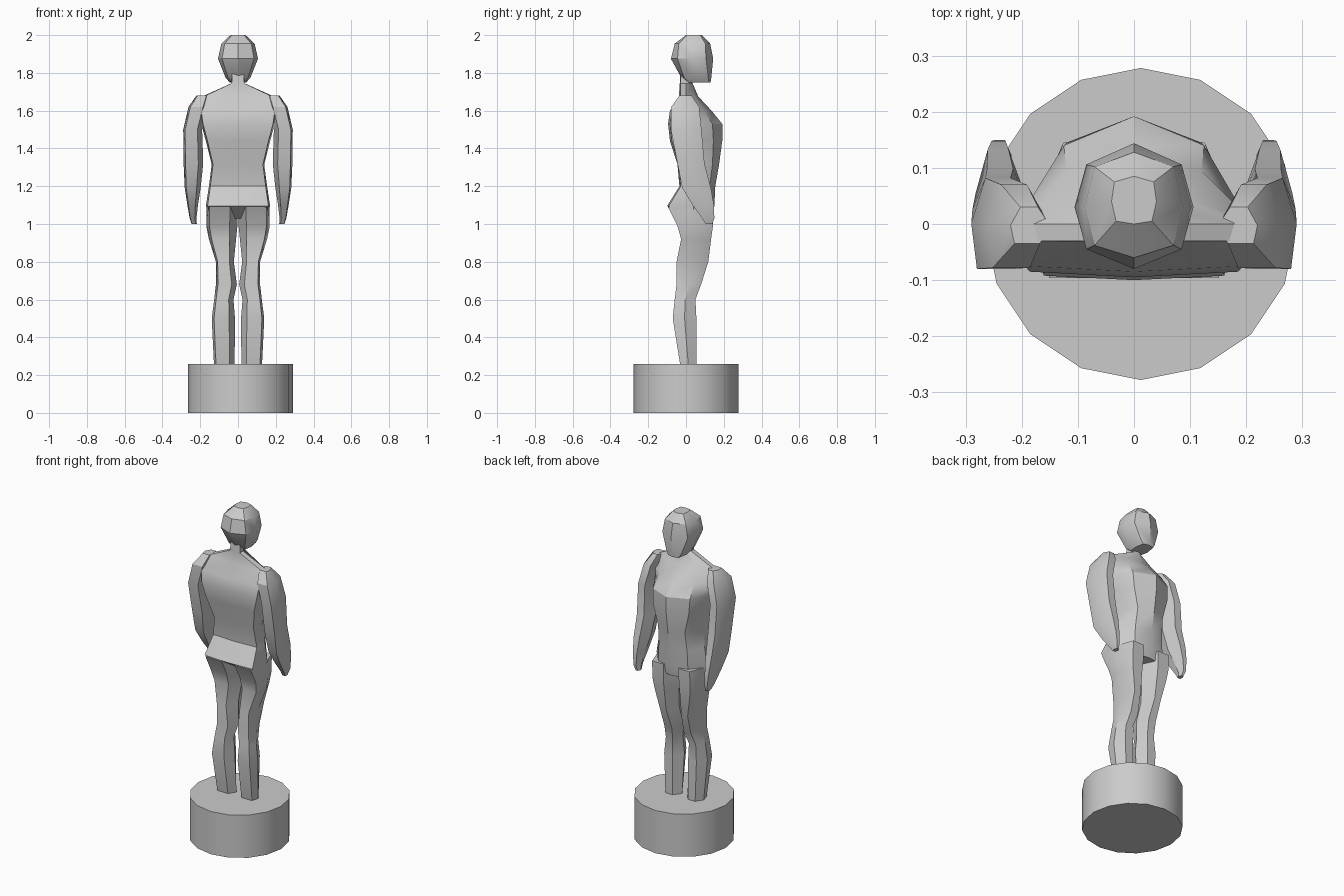
import bpy, bmesh, math


def finish(ob):
    bpy.ops.object.select_all(action='DESELECT')
    ob.select_set(True)
    bpy.context.view_layer.objects.active = ob
    bpy.ops.object.shade_smooth_by_angle(angle=math.radians(32))


def loft(name, rings, mirror=False):
    """Skin a list of equal-sized point rings and cap both ends."""
    bm = bmesh.new()
    loops = [[bm.verts.new(p) for p in r] for r in rings]
    n = len(loops[0])
    for a, b in zip(loops, loops[1:]):
        for i in range(n):
            j = (i + 1) % n
            bm.faces.new((a[i], a[j], b[j], b[i]))
    bm.faces.new(loops[0])
    bm.faces.new(loops[-1])
    bmesh.ops.recalc_face_normals(bm, faces=bm.faces)
    me = bpy.data.meshes.new(name)
    bm.to_mesh(me)
    bm.free()
    ob = bpy.data.objects.new(name, me)
    bpy.context.collection.objects.link(ob)
    if mirror:
        ob.modifiers.new("mirror", 'MIRROR').use_mirror_merge = False
    finish(ob)
    return ob


def body_ring(z, w, yb, ybs, ym, yf, wf, yfs, back=0.95):
    """Symmetric eight-sided section with a centre ridge front and back."""
    half = [(wf, yfs), (w, ym), (w * back, ybs)]
    pts = [(0, yf)] + half + [(0, yb)] + [(-x, y) for x, y in reversed(half)]
    return [(x, y, z) for x, y in pts]


def limb_ring(z, xi, xo, yb, yf):
    """Six-sided limb section between inner/outer x and back/front y."""
    d, ym = xo - xi, (yb + yf) / 2
    return [(x, y, z) for x, y in (
        (xi, ym), (xi + .3 * d, yf), (xo - .25 * d, yf),
        (xo, ym), (xo - .1 * d, yb), (xi + .25 * d, yb))]


# Round plinth
bpy.ops.mesh.primitive_cylinder_add(vertices=16, radius=0.278, depth=0.26,
                                    location=(0.012, 0, 0.13))
plinth = bpy.context.object
plinth.name = "plinth"
finish(plinth)

# Torso with neck, chest, waist and hips
loft("torso", [body_ring(*r) for r in (
    (1.80, .032, -.030, -.025, .00, .035, .020, .030),
    (1.745, .035, -.033, -.030, .00, .035, .020, .030),
    (1.675, .190, -.038, -.030, .00, .065, .090, .045),
    (1.60, .205, -.085, -.075, .01, .135, .120, .095),
    (1.53, .195, -.095, -.085, .02, .192, .125, .140),
    (1.44, .170, -.085, -.075, .02, .192, .120, .145),
    (1.315, .139, -.045, -.040, .03, .175, .090, .140),
    (1.20, .154, -.035, -.028, .04, .155, .095, .125),
    (1.095, .170, -.100, -.092, .04, .150, .100, .125),
    (1.03, .150, .000, .000, .04, .135, .100, .120))])

# Head
loft("head", [body_ring(*r, back=.8) for r in (
    (1.75, .045, .010, .015, .06, .130, .035, .122),
    (1.775, .066, -.025, -.010, .04, .134, .050, .118),
    (1.875, .106, -.080, -.045, .03, .144, .085, .106),
    (1.955, .088, -.060, -.038, .03, .128, .070, .102),
    (2.00, .040, .000, .005, .04, .085, .035, .075))])

# Arms
loft("arms", [limb_ring(*r) for r in (
    (1.68, .150, .220, -.035, .030),
    (1.62, .160, .262, -.078, .070),
    (1.50, .190, .290, -.080, .082),
    (1.32, .184, .288, -.045, .098),
    (1.19, .198, .282, -.020, .132),
    (1.10, .212, .268, .035, .148),
    (1.03, .220, .256, .085, .150),
    (1.00, .218, .246, .105, .140))], mirror=True)

# Legs
loft("legs", [limb_ring(*r) for r in (
    (1.09, .000, .168, -.096, .145),
    (0.99, .003, .168, -.045, .143),
    (0.92, .010, .154, -.026, .133),
    (0.80, .022, .117, -.050, .118),
    (0.68, .006, .117, -.050, .080),
    (0.60, .024, .126, -.060, .050),
    (0.50, .016, .139, -.070, .055),
    (0.25, .018, .127, -.030, .055))], mirror=True)
